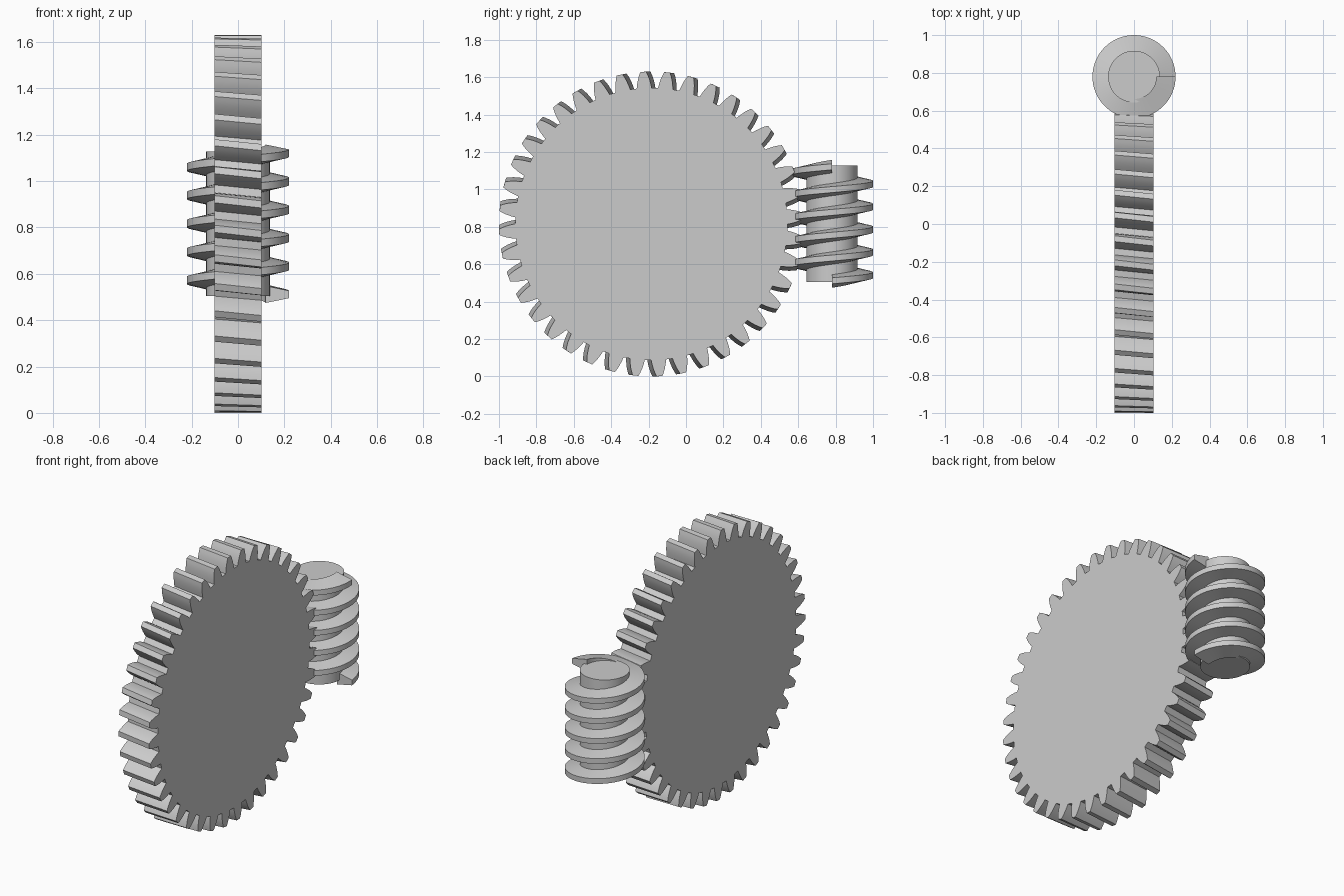
import bpy, bmesh
from math import pi, sin, cos, radians

if "Cube" in bpy.data.objects:
    bpy.data.objects.remove(bpy.data.objects["Cube"])

PITCH = 0.122          # axial pitch shared by worm and wheel
CZ = 0.815             # height of the wheel axis


def finish(bm, name, angle=30):
    bmesh.ops.recalc_face_normals(bm, faces=bm.faces)
    me = bpy.data.meshes.new(name)
    bm.to_mesh(me)
    bm.free()
    ob = bpy.data.objects.new(name, me)
    bpy.context.collection.objects.link(ob)
    bpy.ops.object.select_all(action='DESELECT')
    ob.select_set(True)
    bpy.context.view_layer.objects.active = ob
    bpy.ops.object.shade_smooth_by_angle(angle=radians(angle))
    return ob


def loft(bm, rings):
    """Skin closed rings of equal size and cap both ends."""
    loops = [[bm.verts.new(p) for p in ring] for ring in rings]
    n = len(loops[0])
    for a, b in zip(loops, loops[1:]):
        for i in range(n):
            bm.faces.new((a[i], a[(i + 1) % n], b[(i + 1) % n], b[i]))
    bm.faces.new(loops[0][::-1])
    bm.faces.new(loops[-1])


# Worm wheel: helical gear, axis along x
TEETH, WHEEL_Y, HALF_W, TWIST = 40, -0.185, 0.102, 0.138
flank = [(0.728, 0.040), (0.750, 0.0365), (0.776, 0.0305),
         (0.797, 0.0235), (0.815, 0.0155)]     # radius, half thickness
outline = []
for t in range(TEETH):
    a = radians(2.25) + t * 2 * pi / TEETH
    outline += [(r, a - h / r) for r, h in flank]
    outline += [(r, a + h / r) for r, h in reversed(flank)]
rings = []
for i in range(5):
    x = -HALF_W + 2 * HALF_W * i / 4
    rings.append([(x, WHEEL_Y + r * cos(a + TWIST * x), CZ + r * sin(a + TWIST * x))
                  for r, a in outline])
bm = bmesh.new()
loft(bm, rings)
finish(bm, "worm_wheel", 25)

# Worm shaft
WORM_Y, CORE_R, SEG = 0.78, 0.137, 64
bm = bmesh.new()
loft(bm, [[(CORE_R * cos(2 * pi * i / SEG), WORM_Y + CORE_R * sin(2 * pi * i / SEG), z)
           for i in range(SEG)] for z in (0.505, 1.128)])
finish(bm, "worm_shaft")

# Worm thread: trapezoid swept along a right-handed helix
TURNS, START_Z = 5, 0.511
section = [(0.118, -0.037), (0.22, -0.016), (0.22, 0.016), (0.118, 0.037)]
rings = []
for i in range(TURNS * SEG + 1):
    a = 2 * pi * i / SEG
    z = START_Z + PITCH * i / SEG
    rings.append([(r * cos(a), WORM_Y + r * sin(a), z + h) for r, h in section])
bm = bmesh.new()
loft(bm, rings)
finish(bm, "worm_thread")
